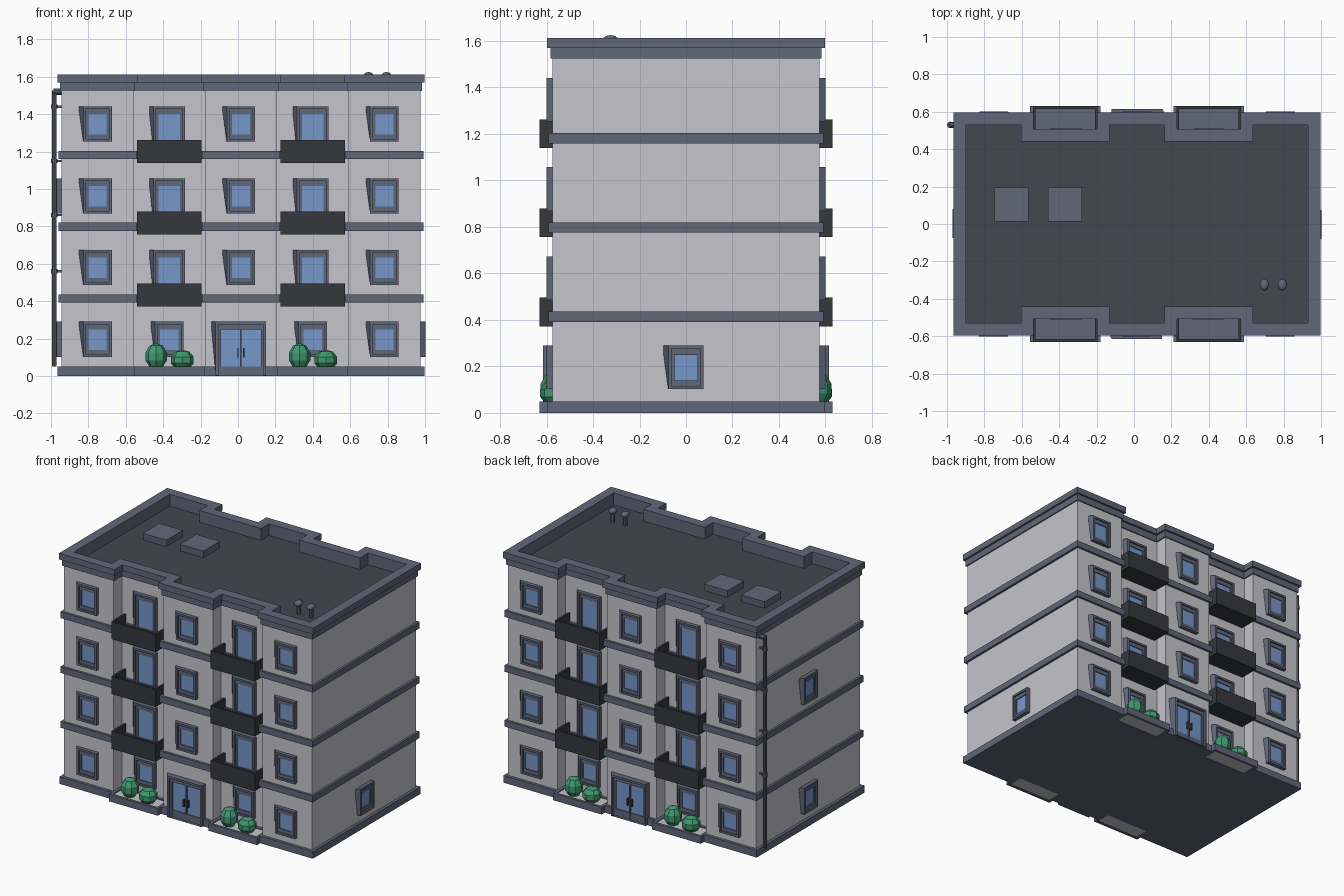
import bpy
import bmesh
import math
from mathutils import Matrix, Vector

if "Cube" in bpy.data.objects:
    bpy.data.objects.remove(bpy.data.objects["Cube"])


def material(name, rgb):
    m = bpy.data.materials.new(name)
    m.use_nodes = True
    m.diffuse_color = (*rgb, 1)
    m.node_tree.nodes["Principled BSDF"].inputs["Base Color"].default_value = (*rgb, 1)
    return m


WALL = material("pale wall", (0.57, 0.555, 0.61))
TRIM = material("slate trim", (0.12, 0.135, 0.195))
ROOF = material("dark roof", (0.055, 0.063, 0.08))
PANEL = material("charcoal panel", (0.035, 0.039, 0.047))
GLASS = material("blue glass", (0.18, 0.31, 0.59))
LEAF = material("green leaf", (0.05, 0.32, 0.165))

CENTRE = 0.016          # middle of the block in x
BAY = 0.3835            # bay and storey pitch
FRONT, RECESS, SIDE = 0.575, 0.485, 0.96
SHIFT = Matrix.Translation((CENTRE, 0, 0))


def finish(name, bm, mat, matrix, smooth=False):
    bm.transform(matrix)
    bmesh.ops.recalc_face_normals(bm, faces=bm.faces)
    mesh = bpy.data.meshes.new(name)
    bm.to_mesh(mesh)
    bm.free()
    mesh.materials.append(mat)
    if smooth:
        for p in mesh.polygons:
            p.use_smooth = True
    ob = bpy.data.objects.new(name, mesh)
    bpy.context.collection.objects.link(ob)
    return ob


def loft(name, loops, mat, matrix=SHIFT, ring=False):
    """Skin matching loops; ring joins the last to the first, else ends are capped."""
    bm = bmesh.new()
    rows = [[bm.verts.new(p) for p in loop] for loop in loops]
    pairs = list(zip(rows, rows[1:])) + ([(rows[-1], rows[0])] if ring else [])
    for a, b in pairs:
        for i in range(len(a)):
            j = (i + 1) % len(a)
            bm.faces.new((a[i], a[j], b[j], b[i]))
    if not ring:
        bm.faces.new(rows[0])
        bm.faces.new(rows[-1])
    return finish(name, bm, mat, matrix)


def box(name, x0, x1, y0, y1, z0, z1, mat, matrix=SHIFT):
    loops = [[(x0, y0, z), (x1, y0, z), (x1, y1, z), (x0, y1, z)] for z in (z0, z1)]
    return loft(name, loops, mat, matrix)


def ball(name, at, size, mat, matrix=SHIFT, seg=8, rings=5, smooth=False):
    bm = bmesh.new()
    bmesh.ops.create_uvsphere(bm, u_segments=seg, v_segments=rings, radius=1)
    place = matrix @ Matrix.Translation(at) @ Matrix.Diagonal((*size, 1))
    return finish(name, bm, mat, place, smooth)


def tube(name, a, b, radius, mat, matrix=SHIFT, seg=10):
    a, b = Vector(a), Vector(b)
    bm = bmesh.new()
    bmesh.ops.create_cone(bm, cap_ends=True, segments=seg, radius1=radius,
                          radius2=radius, depth=(b - a).length)
    turn = (b - a).to_track_quat('Z', 'Y').to_matrix().to_4x4()
    return finish(name, bm, mat, matrix @ Matrix.Translation((a + b) / 2) @ turn)


def footprint(d, z):
    """Stepped plan with two recessed bays on each long side, grown by d."""
    h, y, r, a, b = SIDE + d, FRONT + d, RECESS + d, BAY / 2 + d, BAY * 1.5 - d
    half = [(-h, -y), (-b, -y), (-b, -r), (-a, -r), (-a, -y)]
    half += [(-px, py) for px, py in reversed(half)]
    return [(s * px, s * py, z) for s in (1, -1) for px, py in half]


def slab(name, d, z0, z1, mat):
    return loft(name, [footprint(d, z0), footprint(d, z1)], mat)


def parapet(name, outer, z0, z1):
    inner = -0.045
    loft(name, [footprint(outer, z0), footprint(outer, z1),
                footprint(inner, z1), footprint(inner, z0)], TRIM, ring=True)


def rect(x0, x1, z0, z1, y, skew=0):
    return [(x0, y, z0), (x1, y, z0), (x1, y, z1), (x0 - skew, y, z1)]


def opening(name, x, y, z0, z1, hw, matrix, sill=0.0, panes=1, depth=0.026):
    """Lopsided outer frame, stepped inner frame and glass on a wall facing -y."""
    def inset(k, y2):
        low = z0 + (k if sill else 0)
        return rect(x - hw + k, x + hw - k, low, z1 - k, y2)
    out = y - depth
    loft(name + "_frame", [rect(x - hw, x + hw, z0, z1, y + 0.005, 0.026),
                           rect(x - hw, x + hw, z0, z1, out),
                           inset(0.014, out), inset(0.014, y + 0.005)], TRIM, matrix, ring=True)
    step = y - depth * 0.6
    side, low, high = hw - 0.027, z0 + sill, z1 - 0.041
    pane = rect(x - side, x + side, low, high, step)
    loft(name + "_inner_frame", [inset(0.013, y + 0.004), inset(0.013, step), pane,
                                 [(p[0], y + 0.004, p[2]) for p in pane]],
         TRIM, matrix, ring=True)
    box(name + "_glass", x - side - 0.002, x + side + 0.002, y - depth * 0.35, y + 0.003,
        low - 0.002 if sill else low, high + 0.002, GLASS, matrix)
    if panes == 2:
        box(name + "_mullion", x - 0.004, x + 0.004, step, y, low, high, TRIM, matrix)
        for s in (-1, 1):
            box(name + "_handle", x + s * 0.016 - 0.004, x + s * 0.016 + 0.004,
                step - 0.006, y, 0.1, 0.15, PANEL, matrix)


def window(name, x, y, z, matrix):
    opening(name, x, y, z - 0.092, z + 0.096, 0.076, matrix, sill=0.038)


def balcony(x, z, matrix):
    hw, back, front, t = 0.172, -RECESS, -0.63, 0.014
    low, high = z - 0.205, z - 0.082
    box("balcony_floor", x - hw + t, x + hw - t, front + t, back, low + 0.012, z - 0.145, TRIM, matrix)
    box("balcony_underside", x - hw + t, x + hw - t, front + t, back, low, low + 0.012, PANEL, matrix)
    box("balcony_front_panel", x - hw, x + hw, front, front + t, low, high, PANEL, matrix)
    for s in (-1, 1):
        cx = x + s * (hw - t / 2)
        box("balcony_side_panel", cx - t / 2, cx + t / 2, front + t, back, low, high, PANEL, matrix)


def planter(x, matrix):
    hw, front, back, t = 0.188, -0.63, -0.45, 0.018
    plan = [[(x - hw + k, front + k), (x + hw - k, front + k),
             (x + hw - k, back), (x - hw + k, back)] for k in (0, t)]
    loops = [[(*p, z) for p in plan[k]] for k, z in ((0, 0), (0, 0.05), (1, 0.05), (1, 0))]
    loft("planter_rim", loops, TRIM, matrix, ring=True)
    box("planter_bed", x - hw + t, x + hw - t, front + t, back, 0.005, 0.044, WALL, matrix)
    ball("tall_bush", (x - 0.07, -0.568, 0.105), (0.06, 0.06, 0.07), LEAF, matrix)
    ball("low_bush", (x + 0.07, -0.568, 0.085), (0.064, 0.062, 0.055), LEAF, matrix)


# Main block, plinth, storey bands and roof
slab("walls", 0, 0.01, 1.525, WALL)
slab("plinth", 0.02, 0, 0.05, TRIM)
for i in range(3):
    z = 0.414 + i * BAY
    slab("storey_band", 0.016, z - 0.022, z + 0.022, TRIM)
slab("roof_deck", -0.04, 1.5, 1.53, ROOF)
parapet("parapet_lower", 0.008, 1.524, 1.57)
parapet("parapet_cap", 0.022, 1.57, 1.613)

# Both long sides share one layout, turned half round
for turn in (0, math.pi):
    m = SHIFT @ Matrix.Rotation(turn, 4, 'Z')
    for bay in range(-2, 3):
        x = bay * BAY
        recessed = abs(bay) == 1
        y = -RECESS if recessed else -FRONT
        for floor in range(4):
            z = 0.194 + floor * BAY
            if bay == 0 and floor == 0:
                opening("entrance", x, y, 0.002, 0.29, 0.135, m, panes=2, depth=0.04)
            elif recessed and floor:
                opening("balcony_door", x, y, z - 0.15, z + 0.096, 0.084, m)
                balcony(x, z, m)
            else:
                window("window", x, y, z, m)
        if recessed:
            planter(x, m)

# Windows on the short sides
for name, angle, z in (("right_end_window", 90, 0.194), ("left_end_window", -90, 0.194),
                       ("left_end_upper_window", -90, 0.194 + 2 * BAY)):
    window(name, 0, -SIDE, z, SHIFT @ Matrix.Rotation(math.radians(angle), 4, 'Z'))

# Drainpipe with elbow and clamps near the rear corner
px, py = -0.982 - CENTRE, 0.53
tube("drainpipe", (px, py, 0.05), (px, py, 1.525), 0.013, TRIM)
tube("drainpipe_elbow", (px - 0.005, py, 1.52), (px + 0.05, py, 1.52), 0.017, TRIM)
for z in (0.56, 0.86, 1.15, 1.44):
    tube("pipe_clamp", (px, py, z - 0.011), (px, py, z + 0.011), 0.018, TRIM)
    box("pipe_bracket", px, px + 0.045, py - 0.005, py + 0.005, z - 0.006, z + 0.006, TRIM)

# Roof hatches and vents
for x in (-0.655, -0.368):
    x -= CENTRE
    loops = [[(x + sx * h, 0.105 + sy * h, z) for sx, sy in ((-1, -1), (1, -1), (1, 1), (-1, 1))]
             for h, z in ((0.088, 1.525), (0.091, 1.578))]
    loft("roof_hatch", loops, TRIM)
for x in (0.697, 0.793):
    x -= CENTRE
    tube("vent_stem", (x, -0.325, 1.525), (x, -0.325, 1.6), 0.014, TRIM, seg=8)
    ball("vent_cap", (x, -0.325, 1.605), (0.027, 0.034, 0.02), TRIM, smooth=True)
